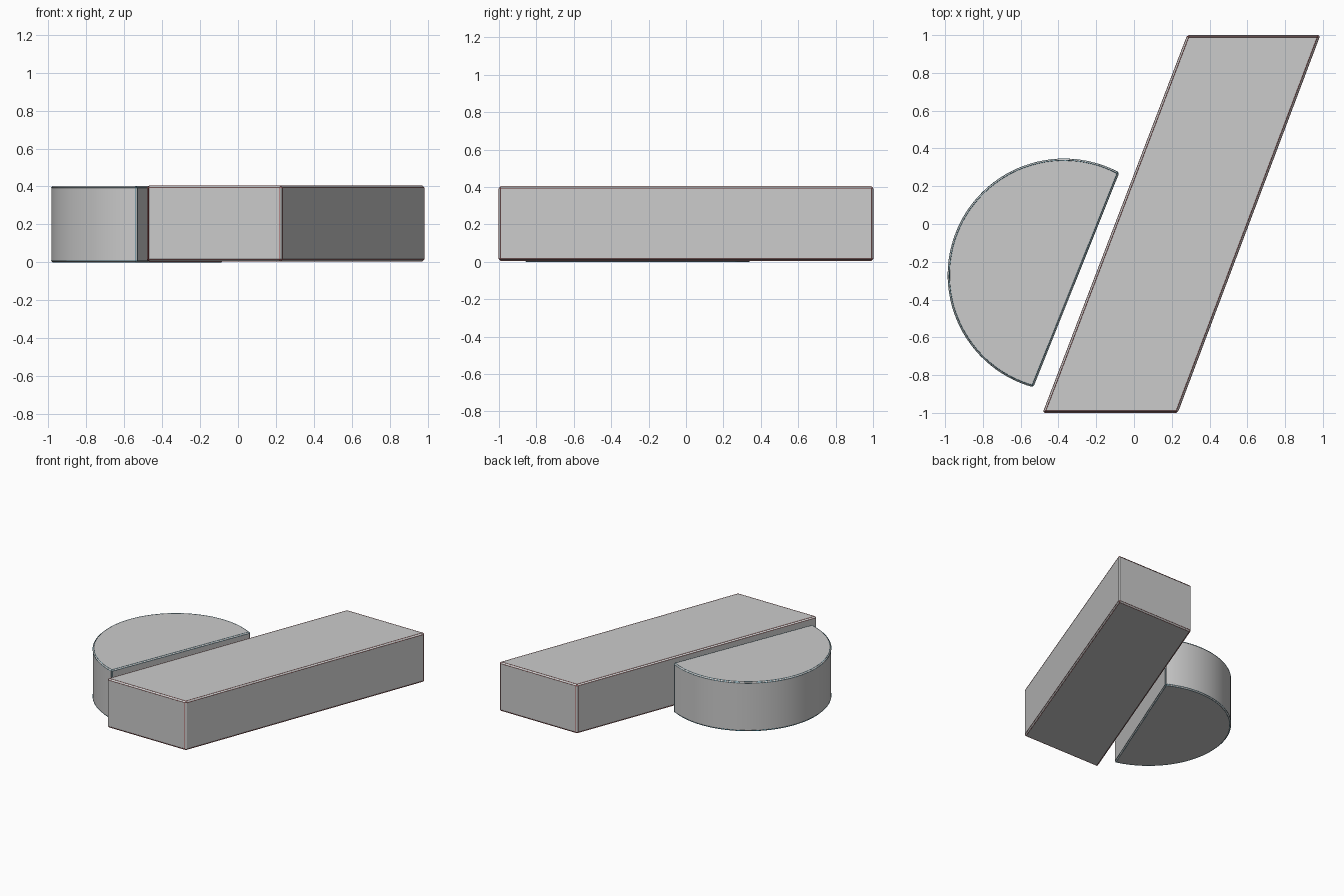
import bpy, bmesh, math

if "Cube" in bpy.data.objects:
    bpy.data.objects.remove(bpy.data.objects["Cube"])


def material(name, rgb):
    m = bpy.data.materials.new(name)
    m.diffuse_color = (*rgb, 1)
    m.use_nodes = True
    m.node_tree.nodes["Principled BSDF"].inputs["Base Color"].default_value = m.diffuse_color
    return m


def prism(name, outline, z0, z1, bevel, line_mat):
    """Extrude an outline, chamfer its sharp edges and trace them with fine lines."""
    bm = bmesh.new()
    face = bm.faces.new([bm.verts.new((x, y, z0)) for x, y in outline])
    ext = bmesh.ops.extrude_face_region(bm, geom=[face], use_keep_orig=True)
    for v in ext["geom"]:
        if isinstance(v, bmesh.types.BMVert):
            v.co.z = z1
    bmesh.ops.recalc_face_normals(bm, faces=bm.faces)
    sharp = [e for e in bm.edges if e.calc_face_angle(0) > math.radians(30)]
    bmesh.ops.bevel(bm, geom=sharp, offset=bevel, segments=1,
                    profile=0.5, affect='EDGES', clamp_overlap=True)
    bmesh.ops.recalc_face_normals(bm, faces=bm.faces)

    # fine coloured lines along the chamfer borders
    curve = bpy.data.curves.new(name + "_edge_lines", 'CURVE')
    curve.dimensions = '3D'
    curve.bevel_depth = 0.0015
    curve.bevel_resolution = 0
    for e in bm.edges:
        if e.calc_face_angle(0) > math.radians(20):
            s = curve.splines.new('POLY')
            s.points.add(1)
            for p, v in zip(s.points, e.verts):
                p.co = (*v.co, 1)
    curve.materials.append(line_mat)
    lines = bpy.data.objects.new(name + "_edge_lines", curve)
    bpy.context.collection.objects.link(lines)

    me = bpy.data.meshes.new(name)
    bm.to_mesh(me)
    bm.free()
    ob = bpy.data.objects.new(name, me)
    bpy.context.collection.objects.link(ob)
    bpy.ops.object.select_all(action='DESELECT')
    ob.select_set(True)
    bpy.context.view_layer.objects.active = ob
    bpy.ops.object.shade_smooth_by_angle(angle=math.radians(20))
    return ob


red = material("red_line", (0.4, 0.08, 0.08))
blue = material("blue_line", (0.08, 0.28, 0.38))

# slanted bar
prism("slanted_bar", [(-0.482, -1), (0.23, -1), (0.985, 1), (0.283, 1)],
      0.005, 0.403, 0.01, red)

# half disc, its flat side parallel to the bar
N, R, cx, cy = 56, 0.615, -0.37, -0.27
a0, a1 = math.radians(61.8), math.radians(254.5)
arc = []
for i in range(N + 1):
    a = a0 + (a1 - a0) * i / N
    arc.append((cx + R * math.cos(a), cy + R * math.sin(a)))
prism("half_disc", arc, 0.0, 0.402, 0.008, blue)
